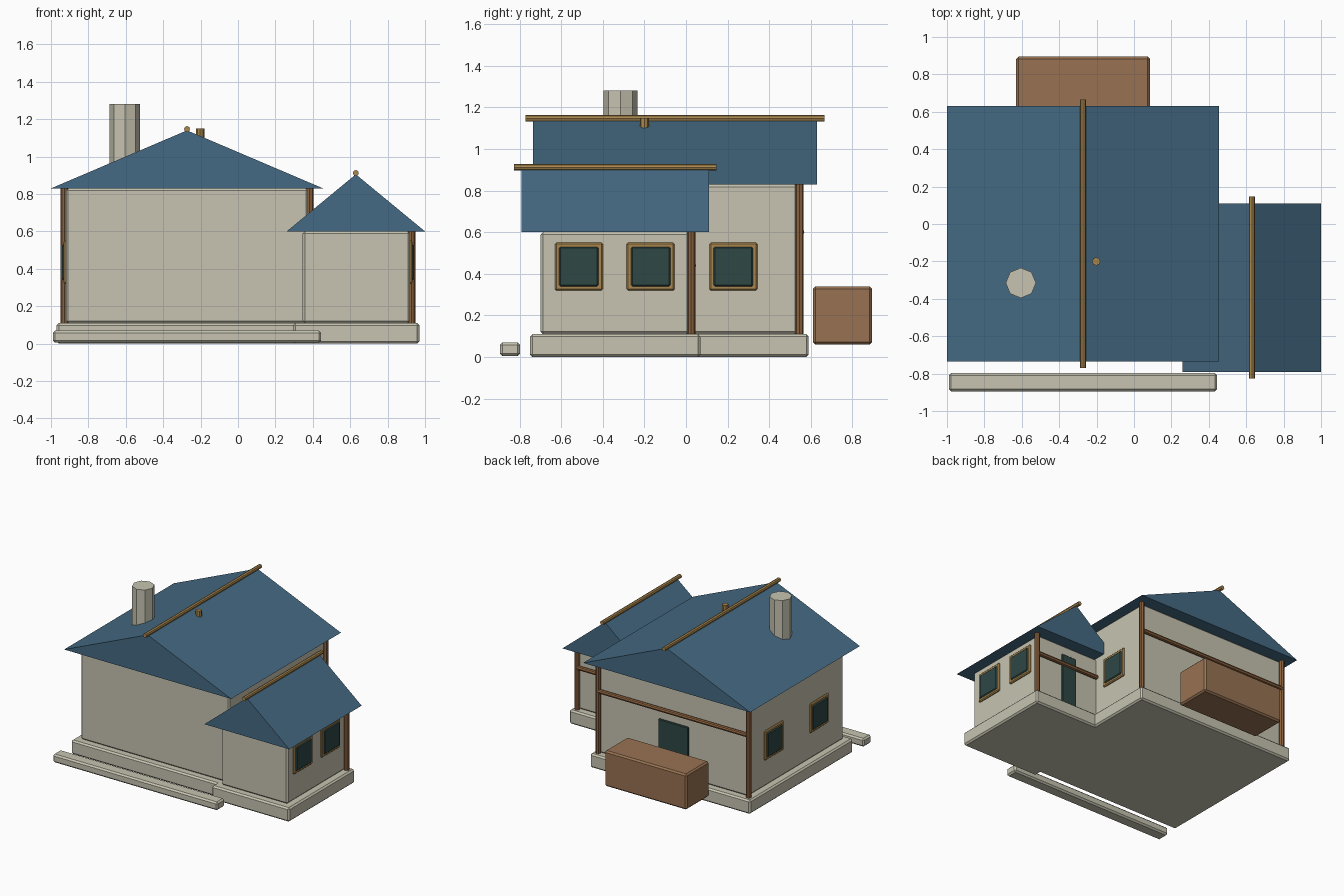
import bpy, bmesh, math
from mathutils import Vector

cube = bpy.data.objects.get("Cube")
if cube:
    bpy.data.objects.remove(cube, do_unlink=True)


def material(name, r, g, b):
    """Flat material from display colour, stored as linear values."""
    def lin(c):
        c /= 255
        return c / 12.92 if c < 0.04 else ((c + 0.055) / 1.055) ** 2.4
    col = (lin(r), lin(g), lin(b), 1)
    m = bpy.data.materials.new(name)
    m.use_nodes = True
    m.diffuse_color = col
    m.node_tree.nodes["Principled BSDF"].inputs["Base Color"].default_value = col
    return m


plaster = material("pale plaster", 199, 196, 177)
slate = material("blue roof", 69, 106, 131)
wood = material("brown timber", 140, 98, 62)
crate = material("light brown wood", 152, 114, 82)
gold = material("golden wood", 168, 134, 78)
glass = material("dark green glass", 46, 71, 69)


def finish(name, bm, mat):
    bmesh.ops.recalc_face_normals(bm, faces=bm.faces)
    mesh = bpy.data.meshes.new(name)
    bm.to_mesh(mesh)
    bm.free()
    mesh.materials.append(mat)
    ob = bpy.data.objects.new(name, mesh)
    bpy.context.collection.objects.link(ob)
    return ob


def box(name, x, y, z, mat, bevel=0.012):
    """Bevelled box from (min, max) ranges."""
    bm = bmesh.new()
    bmesh.ops.create_cube(bm, size=1)
    for v in bm.verts:
        v.co = [(lo + hi) / 2 + c * (hi - lo) for c, (lo, hi) in zip(v.co, (x, y, z))]
    if bevel:
        bmesh.ops.bevel(bm, geom=bm.edges[:], offset=bevel, segments=1, affect='EDGES')
    return finish(name, bm, mat)


def rod(name, start, end, radius, mat, sides=8):
    """Faceted cylinder between two points."""
    a, b = Vector(start), Vector(end)
    bm = bmesh.new()
    bmesh.ops.create_cone(bm, cap_ends=True, segments=sides, radius1=radius,
                          radius2=radius, depth=(b - a).length)
    turn = Vector((0, 0, 1)).rotation_difference(b - a).to_matrix().to_4x4()
    turn.translation = (a + b) / 2
    bm.transform(turn)
    return finish(name, bm, mat)


def gable_roof(name, x, y, z):
    """Closed triangular prism with its ridge along y."""
    bm = bmesh.new()
    mid = (x[0] + x[1]) / 2
    profile = [(x[0], z[0]), (x[1], z[0]), (mid, z[1])]
    face = bm.faces.new([bm.verts.new((px, y[0], pz)) for px, pz in profile])
    ext = bmesh.ops.extrude_face_region(bm, geom=[face])
    verts = [g for g in ext["geom"] if isinstance(g, bmesh.types.BMVert)]
    bmesh.ops.translate(bm, verts=verts, vec=(0, y[1] - y[0], 0))
    bm.faces.ensure_lookup_table()
    if face.is_valid and len(bm.faces) < 5:
        bm.faces.new(face.verts)
    return finish(name, bm, slate)


def window(name, wall_x, side, y, z=0.435):
    """Framed pane on a side wall; side is +1 or -1."""
    for part, half, depth, mat in (("frame", 0.115, 0.013, gold), ("pane", 0.095, 0.02, glass)):
        xs = sorted((wall_x - side * 0.02, wall_x + side * depth))
        box(f"{name}_{part}", xs, (y - half, y + half), (z - half, z + half), mat, 0.007)


def house(name, x, y, top, roof_x, roof_y, ridge, beam_z, door_half):
    """One gabled volume with foundation, back timbers and back door."""
    mid = (x[0] + x[1]) / 2
    box(name + "_foundation", (x[0] - 0.05, x[1] + 0.05), (y[0] - 0.05, y[1] + 0.05),
        (0, 0.11), plaster)
    box(name + "_walls", x, y, (0.11, top), plaster)
    gable_roof(name + "_roof", roof_x, roof_y, (top, ridge))
    rx = sum(roof_x) / 2
    rod(name + "_ridge_pole", (rx, roof_y[0] - 0.036, ridge + 0.007),
        (rx, roof_y[1] + 0.036, ridge + 0.007), 0.016, gold)
    # Back corner posts and cross beam
    for label, px in (("right", x[0] - 0.008), ("left", x[1] + 0.008)):
        rod(f"{name}_{label}_post", (px, y[1] + 0.005, 0.11), (px, y[1] + 0.005, top),
            0.02, wood)
    rod(name + "_back_beam", (x[0], y[1] + 0.012, beam_z), (x[1], y[1] + 0.012, beam_z),
        0.017, wood)
    # Back door
    box(name + "_door", (mid - door_half, mid + door_half), (y[1] - 0.02, y[1] + 0.012),
        (0.11, 0.52), glass, 0.005)


house("main", (-0.92, 0.375), (-0.645, 0.54), 0.83,
      (-1.0, 0.455), (-0.735, 0.63), 1.14, 0.6, 0.13)
house("annex", (0.345, 0.92), (-0.7, 0.02), 0.6,
      (0.26, 1.0), (-0.79, 0.11), 0.905, 0.44, 0.065)

# Side windows
window("annex_front_window", 0.92, 1, -0.515)
window("annex_back_window", 0.92, 1, -0.17)
window("main_left_window", 0.375, 1, 0.228)
for label, wy in (("front", -0.335), ("back", 0.228)):
    window(f"main_right_{label}_window", -0.92, -1, wy)

# Roof details
rod("chimney", (-0.605, -0.315, 0.85), (-0.605, -0.315, 1.28), 0.081, plaster)
rod("roof_vent", (-0.202, -0.2, 1.05), (-0.202, -0.2, 1.15), 0.022, gold)

# Front kerb and rear storage box
box("front_kerb", (-0.99, 0.445), (-0.895, -0.797), (0.005, 0.07), plaster)
box("storage_box", (-0.63, 0.085), (0.61, 0.895), (0.06, 0.34), crate)
